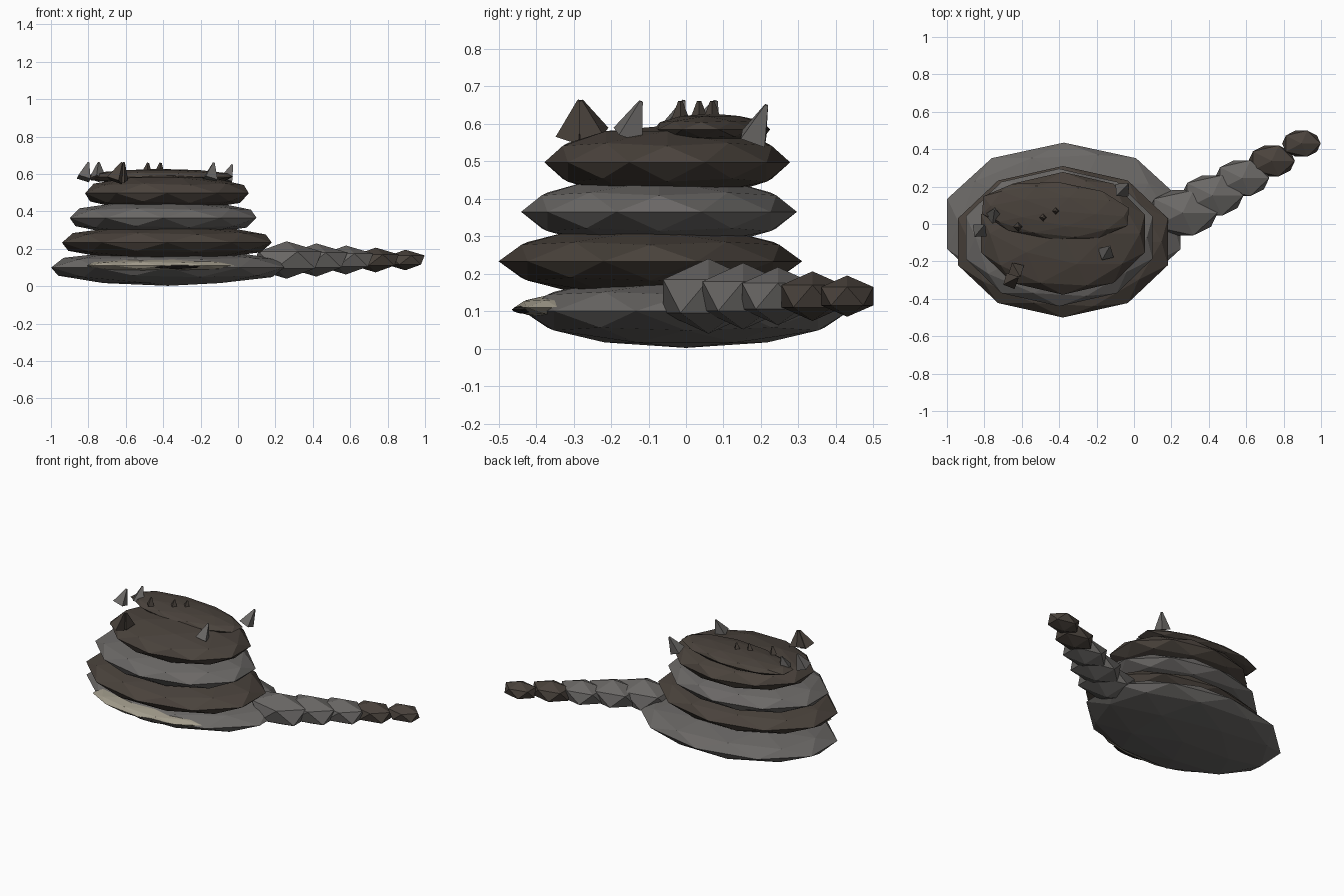
import bpy
from mathutils import Vector

if "Cube" in bpy.data.objects:
    bpy.data.objects.remove(bpy.data.objects["Cube"])


def material(name, r, g, b):
    m = bpy.data.materials.new(name)
    m.diffuse_color = (r, g, b, 1)
    m.use_nodes = True
    m.node_tree.nodes["Principled BSDF"].inputs["Base Color"].default_value = m.diffuse_color
    return m


GREY = material("warm grey", 0.145, 0.138, 0.132)
BROWN = material("dark brown", 0.068, 0.055, 0.045)
BEIGE = material("pale beige", 0.36, 0.33, 0.26)
BLACK = material("near black", 0.02, 0.018, 0.016)


def blob(name, centre, radii, mat, detail=2, turn=0.0):
    """Flat-faced ellipsoid."""
    bpy.ops.mesh.primitive_ico_sphere_add(subdivisions=detail, radius=1,
                                          location=centre, rotation=(0, 0, turn))
    ob = bpy.context.object
    ob.name = name
    ob.scale = radii
    ob.data.materials.append(mat)


def spike(name, base, tip, radius, mat):
    """Four-sided blunt thorn from base to tip."""
    a, b = Vector(base), Vector(tip)
    bpy.ops.mesh.primitive_cone_add(vertices=4, radius1=radius, radius2=0.006,
                                    depth=(b - a).length, location=(a + b) / 2,
                                    rotation=(b - a).to_track_quat('Z', 'Y').to_euler())
    ob = bpy.context.object
    ob.name = name
    ob.data.materials.append(mat)


# Stacked body coils, alternating colours
coils = [
    ((-0.375, 0.00, 0.100), (0.656, 0.435, 0.098), GREY),
    ((-0.380, -0.095, 0.233), (0.590, 0.405, 0.098), BROWN),
    ((-0.400, -0.072, 0.365), (0.525, 0.368, 0.098), GREY),
    ((-0.380, -0.050, 0.497), (0.460, 0.328, 0.098), BROWN),
]
for i, (c, r, m) in enumerate(coils):
    blob(f"coil_{i + 1}", c, r, m)

# Flat head resting on the top coil
blob("head", (-0.42, 0.07, 0.585), (0.41, 0.155, 0.042), BROWN, turn=-0.08)

# Pale belly patch with a dark slit at the front of the lowest coil
blob("belly_patch", (-0.41, -0.29, 0.11), (0.42, 0.168, 0.037), BEIGE)
blob("belly_slit", (-0.34, -0.42, 0.104), (0.14, 0.045, 0.012), BLACK)

# Tail: a row of shrinking nuggets
for i in range(5):
    t = i / 4
    c = (0.26 + 0.635 * t, 0.06 + 0.37 * t, 0.14)
    r = (0.21 - 0.095 * t, 0.142 - 0.06 * t, 0.10 - 0.045 * t)
    blob(f"tail_{i + 1}", c, r, GREY if i < 3 else BROWN, detail=1)

# Large thorns round the rim
thorns = [
    ((-0.825, -0.035, 0.575), (-0.80, -0.005, 0.662), GREY),
    ((-0.750, 0.045, 0.575), (-0.745, 0.08, 0.662), GREY),
    ((-0.660, -0.305, 0.565), (-0.62, -0.285, 0.662), BROWN),
    ((-0.630, -0.245, 0.570), (-0.61, -0.28, 0.662), BROWN),
    ((-0.150, -0.155, 0.570), (-0.13, -0.12, 0.660), GREY),
    ((-0.065, 0.180, 0.560), (-0.03, 0.215, 0.650), GREY),
]
for i, (a, b, m) in enumerate(thorns):
    spike(f"thorn_{i + 1}", a, b, 0.048, m)

# Small thorns along the head
for i, (x, y) in enumerate([(-0.62, -0.015), (-0.487, 0.035), (-0.42, 0.07)]):
    spike(f"head_thorn_{i + 1}", (x, y, 0.61), (x + 0.006, y, 0.66), 0.025, BROWN)
